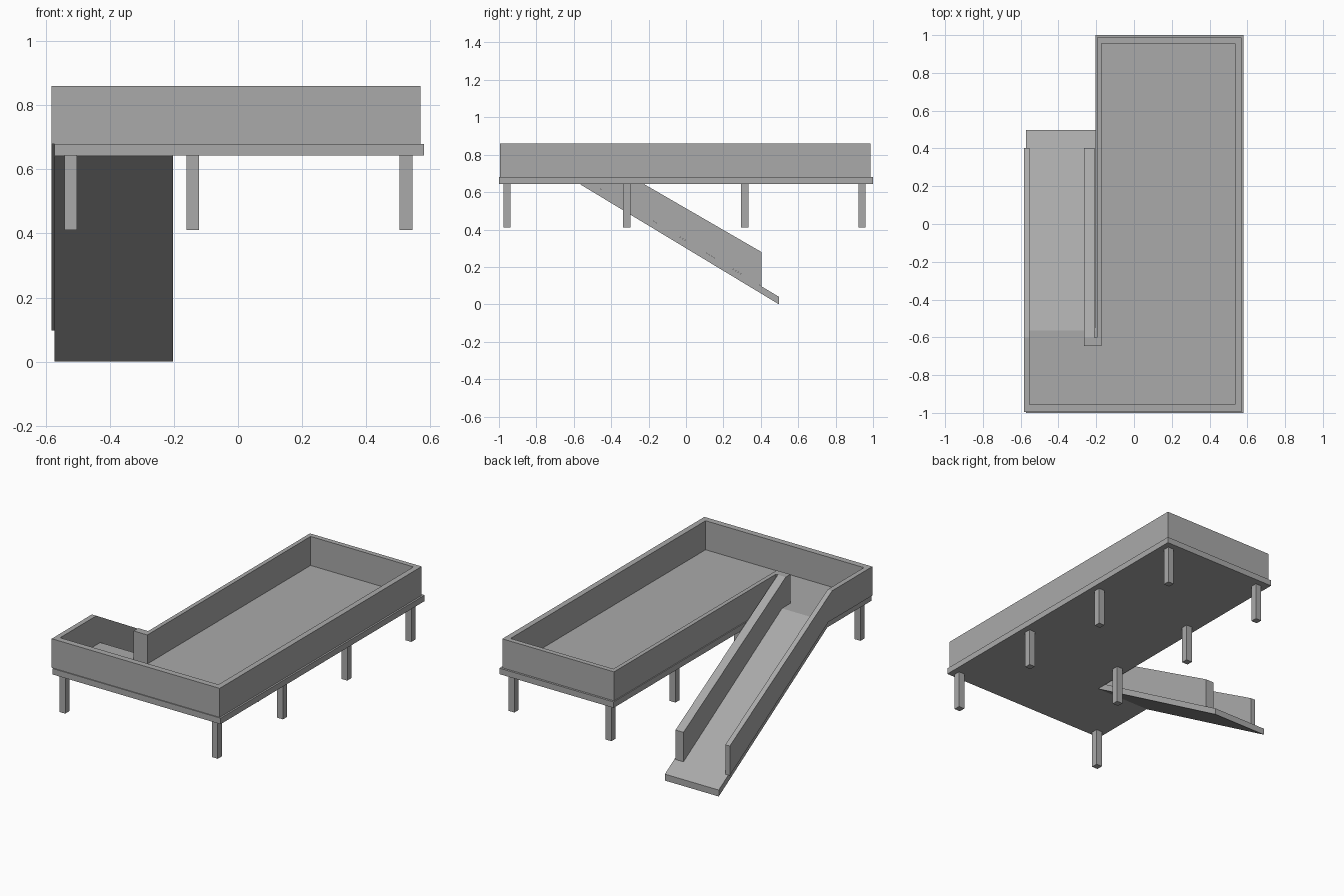
import bpy
import bmesh
from mathutils import Vector

cube = bpy.data.objects.get("Cube")
if cube:
    bpy.data.objects.remove(cube, do_unlink=True)

grey = bpy.data.materials.new("plain_grey")
grey.use_nodes = True
grey.diffuse_color = (0.4, 0.4, 0.4, 1)
grey.node_tree.nodes["Principled BSDF"].inputs["Base Color"].default_value = (0.4, 0.4, 0.4, 1)


def prism(name, outline, direction):
    """Extrude a flat outline of 3D points along a direction."""
    bm = bmesh.new()
    face = bm.faces.new([bm.verts.new(p) for p in outline])
    result = bmesh.ops.extrude_face_region(bm, geom=[face], use_keep_orig=True)
    verts = [g for g in result["geom"] if isinstance(g, bmesh.types.BMVert)]
    bmesh.ops.translate(bm, verts=verts, vec=Vector(direction))
    bmesh.ops.recalc_face_normals(bm, faces=bm.faces)
    mesh = bpy.data.meshes.new(name)
    bm.to_mesh(mesh)
    bm.free()
    mesh.materials.append(grey)
    obj = bpy.data.objects.new(name, mesh)
    bpy.context.collection.objects.link(obj)
    return obj


def plan(name, points, z0, z1):
    """Upright prism from an outline in x and y."""
    return prism(name, [(x, y, z0) for x, y in points], (0, 0, z1 - z0))


def side(name, points, x0, x1):
    """Sideways prism from an outline in y and z."""
    return prism(name, [(x0, y, z) for y, z in points], (x1 - x0, 0, 0))


def box(name, x0, x1, y0, y1, z0, z1):
    return plan(name, [(x0, y0), (x1, y0), (x1, y1), (x0, y1)], z0, z1)


BASE, FLOOR, TOP = 0.643, 0.68, 0.86
BEND, RAMP_START = -0.60, -0.563

# L-shaped deck
plan("deck", [(-0.573, -1), (0.581, -1), (0.581, 1), (-0.203, 1),
              (-0.203, RAMP_START), (-0.573, RAMP_START)], BASE, FLOOR)

# Straight deck walls
box("front_wall", -0.583, 0.57, -0.994, -0.956, FLOOR, TOP)
box("right_side_wall", 0.535, 0.57, -0.956, 0.956, FLOOR, TOP)
box("back_wall", -0.197, 0.57, 0.956, 0.987, FLOOR, TOP)
box("inner_wall", -0.197, -0.171, BEND, 0.956, FLOOR, TOP)
box("inner_wall_post", -0.21, -0.171, -0.645, BEND, FLOOR, TOP)

# Sloping ramp
side("ramp", [(0.497, 0), (0.497, 0.04), (RAMP_START, FLOOR), (RAMP_START, BASE - 0.003)],
     -0.573, -0.203)

# Rails that run level on the deck, then down the ramp
for name, start, x0, x1 in (("outer_rail", -0.956, -0.583, -0.552),
                            ("inner_rail", -0.645, -0.265, -0.21)):
    side(name, [(start, TOP), (BEND, TOP), (0.403, 0.28), (0.403, 0.097),
                (RAMP_START, FLOOR), (start, FLOOR)], x0, x1)

# Square legs
leg_rows = (-0.957, -0.317, 0.313, 0.941)
spots = [(0.525, y) for y in leg_rows] + [(-0.141, y) for y in leg_rows[1:]]
spots.append((-0.522, leg_rows[0]))
for i, (x, y) in enumerate(spots, 1):
    box(f"leg_{i}", x - 0.02, x + 0.02, y - 0.02, y + 0.02, 0.41, BASE)
